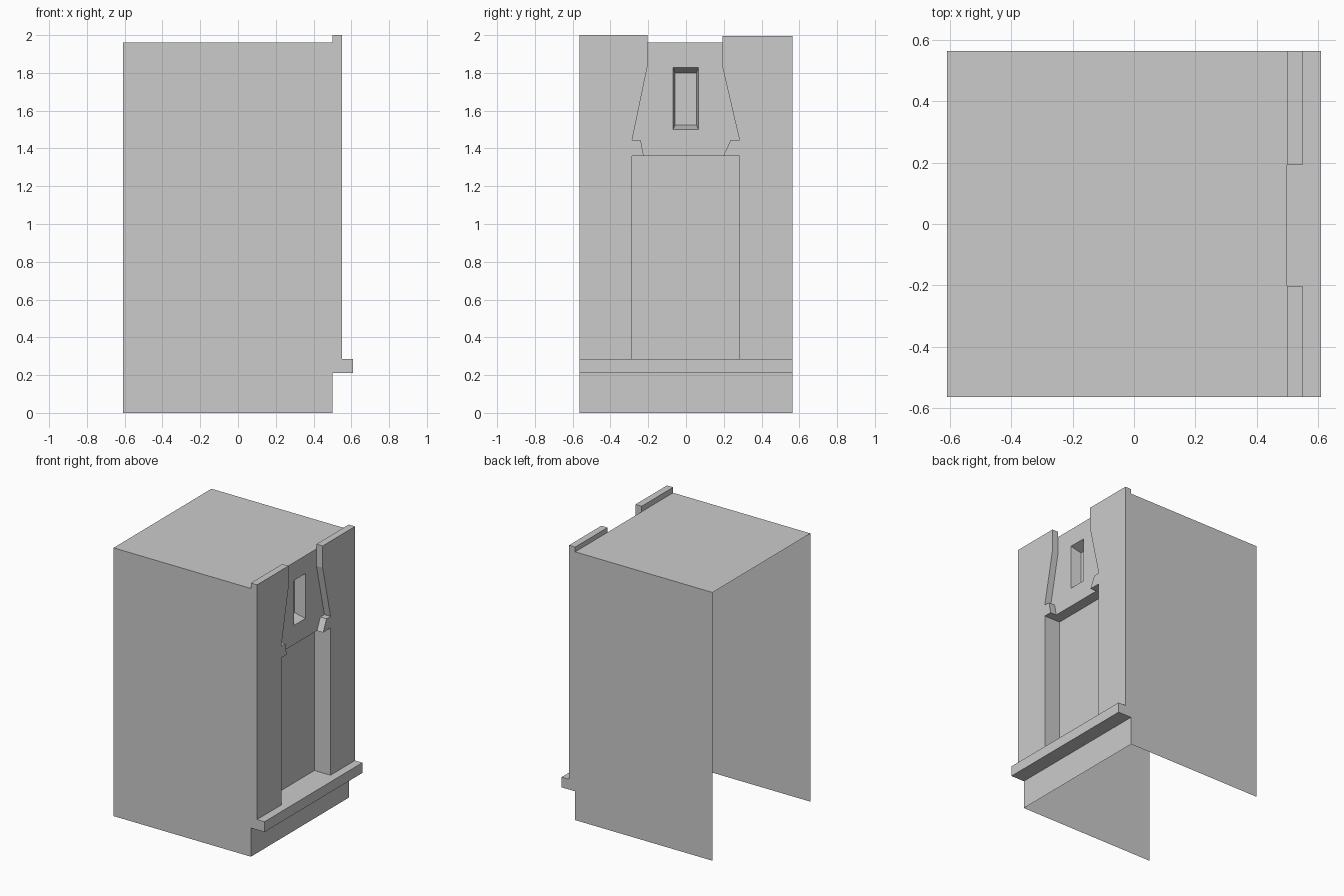
import bpy, bmesh
from mathutils import Vector

if "Cube" in bpy.data.objects:
    bpy.data.objects.remove(bpy.data.objects["Cube"])

W, BACK, FRONT = 0.565, -0.61, 0.55      # half width, open rear edge, facade plane
NICHE, DEEP, LIP = 0.50, 0.42, 0.61      # upper niche, door recess, sill nose
ROOF, SILL_LO, SILL_HI, DOOR = 1.96, 0.21, 0.285, 1.36


class Part:
    """Collects flat sheets, each turned towards a given direction."""
    def __init__(self, name):
        self.name, self.bm = name, bmesh.new()

    def face(self, pts, facing):
        f = self.bm.faces.new([self.bm.verts.new(p) for p in pts])
        f.normal_update()
        if f.normal.dot(Vector(facing)) < 0:
            f.normal_flip()

    def strip(self, line, x0, x1, centre):
        """Sweep a (y, z) polyline along x; faces look towards centre."""
        for (ya, za), (yb, zb) in zip(line, line[1:]):
            mid = Vector((0, centre[0] - (ya + yb) / 2, centre[1] - (za + zb) / 2))
            self.face([(x0, ya, za), (x0, yb, zb), (x1, yb, zb), (x1, ya, za)], mid)

    def done(self):
        bmesh.ops.remove_doubles(self.bm, verts=self.bm.verts, dist=1e-5)
        me = bpy.data.meshes.new(self.name)
        self.bm.to_mesh(me)
        self.bm.free()
        ob = bpy.data.objects.new(self.name, me)
        bpy.context.collection.objects.link(ob)


def rect(x, y0, y1, z0, z1):
    return [(x, y0, z0), (x, y1, z0), (x, y1, z1), (x, y0, z1)]


def flat(z, x0, x1, y0, y1):
    return [(x0, y0, z), (x1, y0, z), (x1, y1, z), (x0, y1, z)]


# Niche outline per side, from parapet top down to the door head
sides = {
    -1: [(-0.203, 2.0), (-0.203, 1.84), (-0.285, 1.445), (-0.24, 1.445), (-0.224, DOOR)],
    1: [(0.192, 1.995), (0.192, 1.835), (0.283, 1.445), (0.237, 1.445), (0.197, DOOR)],
}
jamb = {-1: -0.285, 1: 0.282}

# Side walls, open at the rear and below
walls = Part("side_walls")
for s, line in sides.items():
    top = line[0][1]
    prof = [(BACK, 0), (NICHE, 0), (NICHE, SILL_LO), (LIP, SILL_LO), (LIP, SILL_HI),
            (FRONT, SILL_HI), (FRONT, top), (NICHE, top), (NICHE, ROOF), (BACK, ROOF)]
    walls.face([(x, s * W, z) for x, z in prof], (0, s, 0))
walls.done()

roof = Part("roof")
roof.face(flat(ROOF, BACK, NICHE, -W, W), (0, 0, 1))
roof.done()

# Plinth and projecting sill, whose top runs back into the door recess
plinth = Part("plinth")
plinth.face(rect(NICHE, -W, W, 0, SILL_LO), (1, 0, 0))
plinth.done()
sill = Part("sill")
sill.face(flat(SILL_LO, NICHE, LIP, -W, W), (0, 0, -1))
sill.face(rect(LIP, -W, W, SILL_LO, SILL_HI), (1, 0, 0))
sill.face(flat(SILL_HI, FRONT, LIP, -W, W), (0, 0, 1))
sill.face(flat(SILL_HI, DEEP, FRONT, jamb[-1], jamb[1]), (0, 0, 1))
sill.done()

# Facade panels with their reveals and parapet stubs
for s, line in sides.items():
    p = Part("facade_panel_left" if s < 0 else "facade_panel_right")
    top, inner, j = line[0][1], line[0][0], jamb[s]
    outline = [(s * W, top)] + line + [(j, DOOR), (j, SILL_HI), (s * W, SILL_HI)]
    p.face([(FRONT, y, z) for y, z in outline], (1, 0, 0))
    p.strip(line[:3], FRONT, NICHE, (0, 1.7))
    p.strip(line[2:4], FRONT, NICHE, (line[2][0], 1.7))
    p.strip(line[3:], FRONT, NICHE, (0, 1.45))
    p.strip([line[-1], (j, DOOR)], FRONT, DEEP, (j, 0.8))
    p.strip([(j, DOOR), (j, SILL_HI)], FRONT, DEEP, (0, 0.8))
    p.face(flat(top, NICHE, FRONT, s * W, inner), (0, 0, 1))
    p.face(rect(NICHE, s * W, inner, ROOF, top), (-1, 0, 0))
    p.done()

# Niche back wall with a tapered blind window
niche = Part("niche_wall")
hole = [(-0.068, 1.5), (0.065, 1.5), (0.065, 1.828), (-0.068, 1.828)]
pane = [(-0.057, 1.525), (0.055, 1.525), (0.055, 1.80), (-0.057, 1.80)]
outer = [(y, min(z, ROOF)) for y, z in sides[-1] + sides[1][::-1]]
edges = []
for loop in (outer, hole):
    vs = [niche.bm.verts.new((NICHE, y, z)) for y, z in loop]
    edges += [niche.bm.edges.new((a, b)) for a, b in zip(vs, vs[1:] + vs[:1])]
bmesh.ops.triangle_fill(niche.bm, edges=edges, use_beauty=True, normal=(1, 0, 0))
for f in niche.bm.faces:
    f.normal_update()
    if f.normal.x < 0:
        f.normal_flip()
for i in range(4):
    k = (i + 1) % 4
    mid = (hole[i][0] + hole[k][0]) / 2, (hole[i][1] + hole[k][1]) / 2
    niche.face([(NICHE, *hole[i]), (NICHE, *hole[k]), (DEEP, *pane[k]), (DEEP, *pane[i])],
               (0, -mid[0], 1.664 - mid[1]))
niche.face([(DEEP, *p) for p in pane], (1, 0, 0))
niche.done()

# Door recess: back wall and the soffit below the niche
door = Part("door_recess")
door.face(rect(DEEP, jamb[-1], jamb[1], SILL_HI, DOOR), (1, 0, 0))
door.face(flat(DOOR, DEEP, NICHE, sides[-1][-1][0], sides[1][-1][0]), (0, 0, -1))
door.done()
